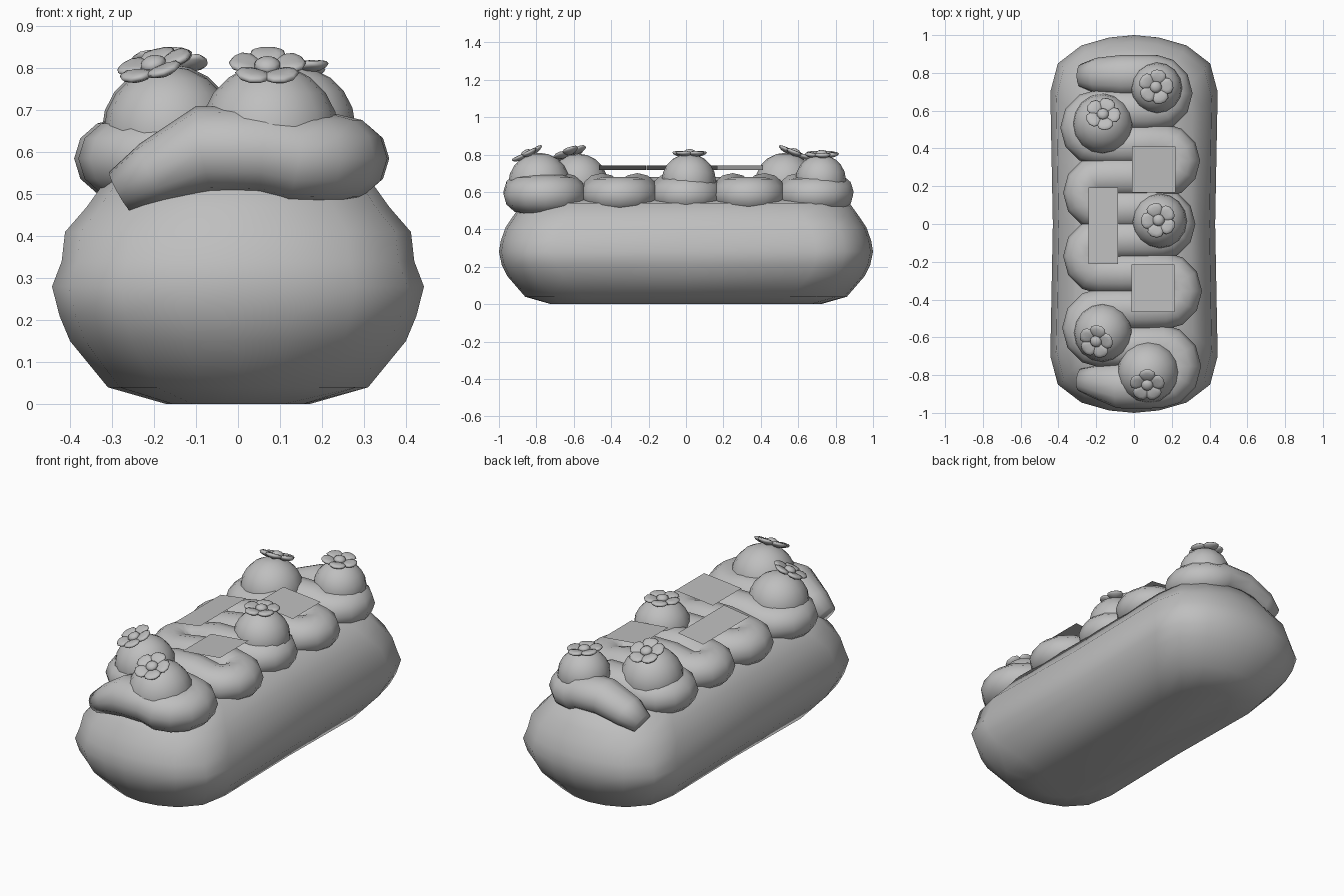
import bpy, bmesh, math
from mathutils import Vector

if "Cube" in bpy.data.objects:
    bpy.data.objects.remove(bpy.data.objects["Cube"])

grey = bpy.data.materials.new("plain_grey")
grey.use_nodes = True
grey.diffuse_color = (0.52, 0.52, 0.52, 1)
grey.node_tree.nodes["Principled BSDF"].inputs["Base Color"].default_value = (0.52, 0.52, 0.52, 1)


def add_object(name, bm, smooth=True):
    bmesh.ops.recalc_face_normals(bm, faces=bm.faces)
    mesh = bpy.data.meshes.new(name)
    bm.to_mesh(mesh)
    bm.free()
    mesh.materials.append(grey)
    for p in mesh.polygons:
        p.use_smooth = smooth
    obj = bpy.data.objects.new(name, mesh)
    bpy.context.collection.objects.link(obj)
    return obj


def loft(bm, rings):
    loops = [[bm.verts.new(p) for p in ring] for ring in rings]
    n = len(loops[0])
    for a, b in zip(loops, loops[1:]):
        for i in range(n):
            j = (i + 1) % n
            bm.faces.new((a[i], a[j], b[j], b[i]))
    bm.faces.new(loops[0][::-1])
    bm.faces.new(loops[-1])


# Bun: stacked rounded outlines, each with height, half width, half length
def outline(z, w, l):
    end = [(0.97, 0), (1, l - 0.3), (0.91, l - 0.15), (0.63, l - 0.055), (0.3, l - 0.013)]
    quarter = [(w * x, y) for x, y in end]
    right = [(x, -y) for x, y in quarter[:0:-1]] + quarter
    pts = [(0, -l)] + right + [(0, l)] + [(-x, y) for x, y in right[::-1]]
    return [(x, y, z) for x, y in pts]


sections = [(0, .17, .72), (.04, .31, .86), (.15, .40, .955), (.21, .425, .985),
            (.28, .443, 1), (.34, .42, .99), (.41, .412, .965), (.47, .36, .925),
            (.54, .31, .875), (.565, .15, .75)]
bm = bmesh.new()
loft(bm, [outline(*s) for s in sections])
add_object("bun", bm)

# Cream: one piped tube folding back and forth along the bun
rows = [-.855, -.65, -.45, -.26, -.08, .08, .25, .42, .60, .785]
reach = [.235, .27, .25, .265, .215, .265, .24, .28, .2]
path = [(-.28, rows[0] + .03, .505, .06), (-.2, rows[0] + .02, .55, .085)]
for i, y in enumerate(rows):
    side = 1 if i % 2 == 0 else -1
    r = 0.115 if i == 0 else 0.105
    for x in (-0.08, 0.06):
        path.append((side * x, y, 0.605, r))
    if i < len(reach):
        half = (rows[i + 1] - y) / 2
        for k in range(7):
            a = math.pi * (k / 6 - 0.5)
            path.append((side * (reach[i] + half * (math.cos(a) - 1)),
                         y + half * (1 + math.sin(a)), 0.585, r))
path += [(-.2, rows[-1], .56, .09), (-.28, rows[-1], .52, .06)]

bm = bmesh.new()
rings = []
for i, (x, y, z, r) in enumerate(path):
    ahead = Vector(path[min(i + 1, len(path) - 1)][:3])
    back = Vector(path[max(i - 1, 0)][:3])
    tangent = (ahead - back).normalized()
    across = tangent.cross(Vector((0, 0, 1))).normalized()
    up = across.cross(tangent)
    ring = []
    for k in range(12):
        a = math.tau * k / 12
        ring.append(Vector((x, y, z)) + r * (across * math.cos(a) * 1.05 + up * math.sin(a) * 0.92))
    rings.append(ring)
loft(bm, rings)
add_object("piped_cream", bm)


# Cream balls, each topped by a flower that leans outwards
def ball(name, centre, r):
    bm = bmesh.new()
    bmesh.ops.create_uvsphere(bm, u_segments=16, v_segments=10, radius=r)
    obj = add_object(name, bm)
    obj.location = centre


def flower(name, centre, lean, spin):
    bm = bmesh.new()
    made = bmesh.ops.create_uvsphere(bm, u_segments=10, v_segments=6, radius=0.032)
    for v in made["verts"]:
        v.co.z = v.co.z * 0.6 + 0.008
    for k in range(5):
        a = spin + math.tau * k / 5
        made = bmesh.ops.create_uvsphere(bm, u_segments=10, v_segments=6, radius=1)
        for v in made["verts"]:
            along = 0.054 + 0.04 * v.co.x
            wide = (0.043 + 0.008 * v.co.x) * v.co.y
            lift = 0.014 * v.co.z + 0.006 * v.co.x + 0.006 * abs(v.co.y)
            v.co = (along * math.cos(a) - wide * math.sin(a),
                    along * math.sin(a) + wide * math.cos(a), lift)
    obj = add_object(name, bm)
    obj.location = centre
    obj.rotation_euler = Vector(lean).to_track_quat("Z", "Y").to_euler()


toppings = [
    ("front_left", (.075, -.785, .645), .165, (.07, -.85, .8), (0, -.5, 1)),
    ("front_right", (-.165, -.575, .65), .155, (-.2, -.62, .803), (-.3, -.35, 1)),
    ("middle", (.135, .015, .66), .145, (.13, .02, .803), (0, 0, 1)),
    ("back_right", (-.165, .53, .65), .16, (-.165, .58, .806), (0, .4, 1)),
    ("back_left", (.12, .72, .665), .135, (.115, .725, .798), (.1, 0, 1)),
]
for i, (name, centre, r, top, lean) in enumerate(toppings):
    ball(name + "_ball", centre, r)
    flower(name + "_flower", top, lean, 0.3 + i * 0.5)


# Thin wafers resting on the cream, tipped slightly sideways
def wafer(name, centre, width, length, tilt):
    bm = bmesh.new()
    bmesh.ops.create_grid(bm, x_segments=1, y_segments=1, size=0.5)
    for v in bm.verts:
        v.co.x *= width
        v.co.y *= length
    obj = add_object(name, bm, False)
    obj.location = centre
    obj.rotation_euler.y = tilt


wafer("right_wafer", (-.163, -.01, .73), .157, .405, -0.14)
wafer("front_wafer", (.1, -.34, .73), .23, .25, -0.1)
wafer("back_wafer", (.105, .288, .73), .23, .245, 0.1)
